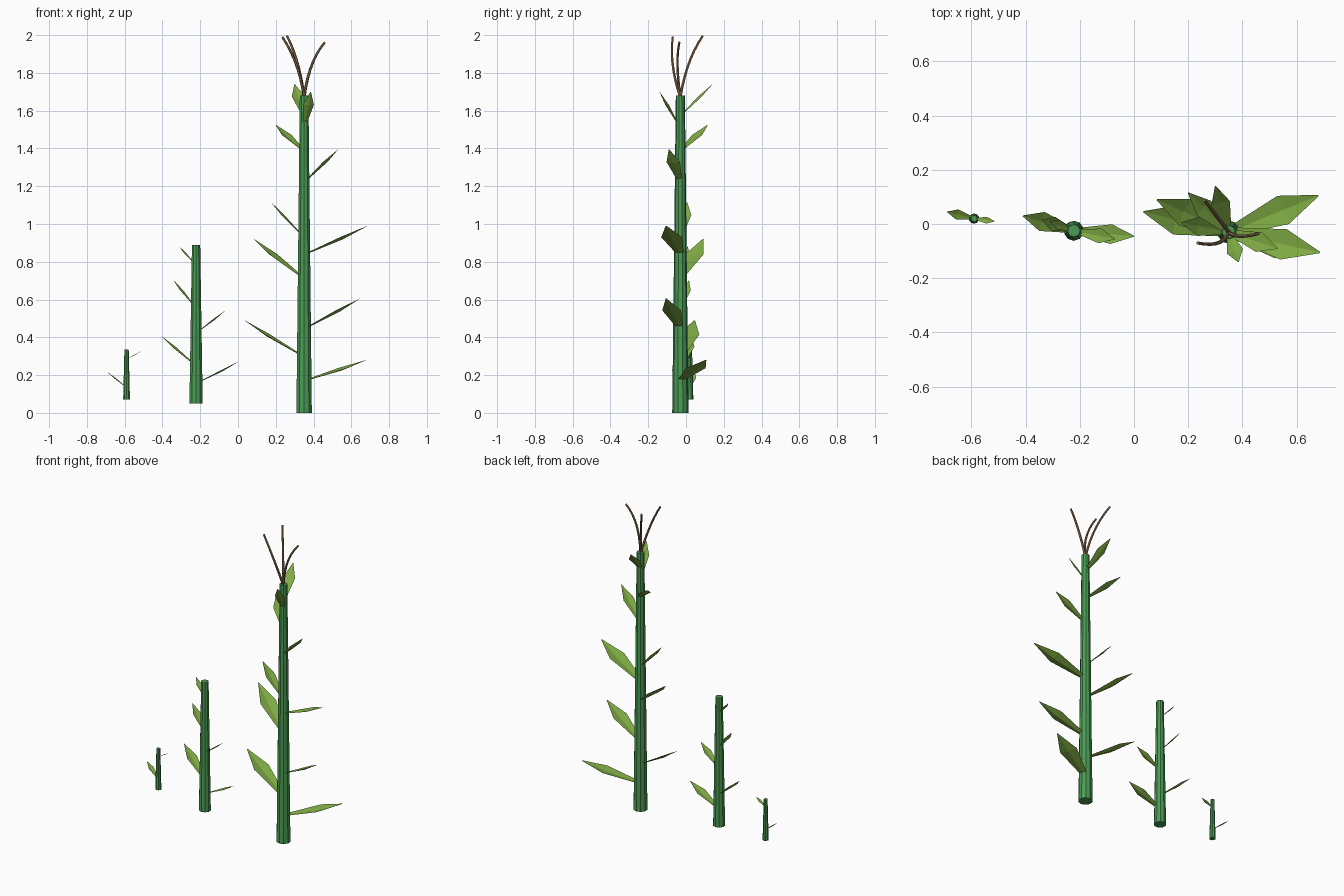
import bpy, bmesh, math
from mathutils import Vector

if "Cube" in bpy.data.objects:
    bpy.data.objects.remove(bpy.data.objects["Cube"])


def material(name, rgb):
    m = bpy.data.materials.new(name)
    m.diffuse_color = (*rgb, 1)
    m.use_nodes = True
    m.node_tree.nodes["Principled BSDF"].inputs["Base Color"].default_value = m.diffuse_color
    return m


STEM = material("stem_green", (0.07, 0.33, 0.09))
LEAF = material("leaf_green", (0.22, 0.42, 0.06))
TASSEL = material("tassel_brown", (0.28, 0.17, 0.08))


def finish(bm, name, mat):
    me = bpy.data.meshes.new(name)
    bm.to_mesh(me)
    bm.free()
    me.materials.append(mat)
    ob = bpy.data.objects.new(name, me)
    bpy.context.collection.objects.link(ob)


def stem(name, x, y, z0, z1, r0, r1):
    bpy.ops.mesh.primitive_cone_add(vertices=10, radius1=r0, radius2=r1,
                                    depth=z1 - z0, location=(x, y, (z0 + z1) / 2))
    ob = bpy.context.object
    ob.name = name
    ob.data.materials.append(STEM)


def leaf(bm, base, tip):
    # creased blade: (position along, half-width) stations, midrib sunk a little
    d = tip - base
    side = d.cross(Vector((0, 0, 1))).normalized()
    up = side.cross(d).normalized()
    half = 0.165 * d.length
    rows = []
    for t, w in ((0, 0.4), (0.57, 1), (1, 0.05)):
        p = base + d * t
        rows.append([bm.verts.new(p + side * half * w * s - up * half * w * 0.2 * (s == 0))
                     for s in (1, 0, -1)])
    for a, b in zip(rows, rows[1:]):
        for i in (0, 1):
            bm.faces.new((a[i], b[i], b[i + 1], a[i + 1]))


# each plant: x, y, bottom, top, lower radius, upper radius, leaves (base z, tip x y z)
plants = {
    "small": (-0.59, 0.02, 0.07, 0.335, 0.019, 0.012, [
        (0.145, -0.69, 0.045, 0.215), (0.29, -0.515, 0.01, 0.325)]),
    "medium": (-0.222, -0.025, 0.05, 0.89, 0.037, 0.023, [
        (0.17, 0.0, -0.045, 0.27), (0.44, -0.07, -0.055, 0.54),
        (0.27, -0.41, 0.03, 0.41), (0.58, -0.34, 0.015, 0.70),
        (0.80, -0.31, 0.01, 0.88)]),
    "tall": (0.35, -0.03, 0.0, 1.68, 0.043, 0.024, [
        (0.18, 0.68, 0.105, 0.28), (0.46, 0.645, -0.105, 0.605),
        (0.85, 0.685, -0.105, 0.99), (1.24, 0.53, -0.09, 1.395),
        (0.315, 0.035, 0.045, 0.49), (0.73, 0.085, 0.09, 0.92),
        (0.955, 0.175, 0.005, 1.115), (1.40, 0.20, 0.115, 1.525),
        (1.59, 0.30, 0.14, 1.74), (1.54, 0.385, -0.14, 1.70)]),
}
for name, (x, y, z0, z1, r0, r1, leaves) in plants.items():
    stem(name + "_stem", x, y, z0, z1, r0, r1)
    bm = bmesh.new()
    for zb, tx, ty, tz in leaves:
        az = Vector((tx - x, ty - y, 0)).normalized()
        r = r0 + (r1 - r0) * (zb - z0) / (z1 - z0)
        leaf(bm, Vector((x, y, zb)) + az * r * 0.75, Vector((tx, ty, tz)))
    finish(bm, name + "_leaves", LEAF)

# curved tassel strands on the tall plant
strands = [((0.31, -0.07, 1.84), (0.235, -0.07, 1.99)),
           ((0.315, 0.015, 1.85), (0.26, 0.088, 1.995)),
           ((0.39, -0.045, 1.84), (0.46, -0.035, 1.962))]
root = Vector((0.35, -0.03, 1.67))
bm = bmesh.new()
for mid, tip in strands:
    mid, tip = Vector(mid), Vector(tip)
    ctrl = mid * 2 - (root + tip) / 2
    rings = []
    for k in range(8):
        t = k / 7
        p = root * (1 - t) ** 2 + ctrl * 2 * t * (1 - t) + tip * t * t
        d = ((ctrl - root) * (1 - t) + (tip - ctrl) * t).normalized()
        u = d.cross(Vector((0, 1, 0))).normalized()
        v = d.cross(u)
        r = 0.008 - 0.002 * t
        rings.append([bm.verts.new(p + (u * math.cos(a) + v * math.sin(a)) * r)
                      for a in (i * math.tau / 6 for i in range(6))])
    for a, b in zip(rings, rings[1:]):
        for i in range(6):
            bm.faces.new((a[i], a[(i + 1) % 6], b[(i + 1) % 6], b[i]))
    bm.faces.new(rings[0][::-1])
    bm.faces.new(rings[-1])
bmesh.ops.recalc_face_normals(bm, faces=bm.faces)
finish(bm, "tassel", TASSEL)
